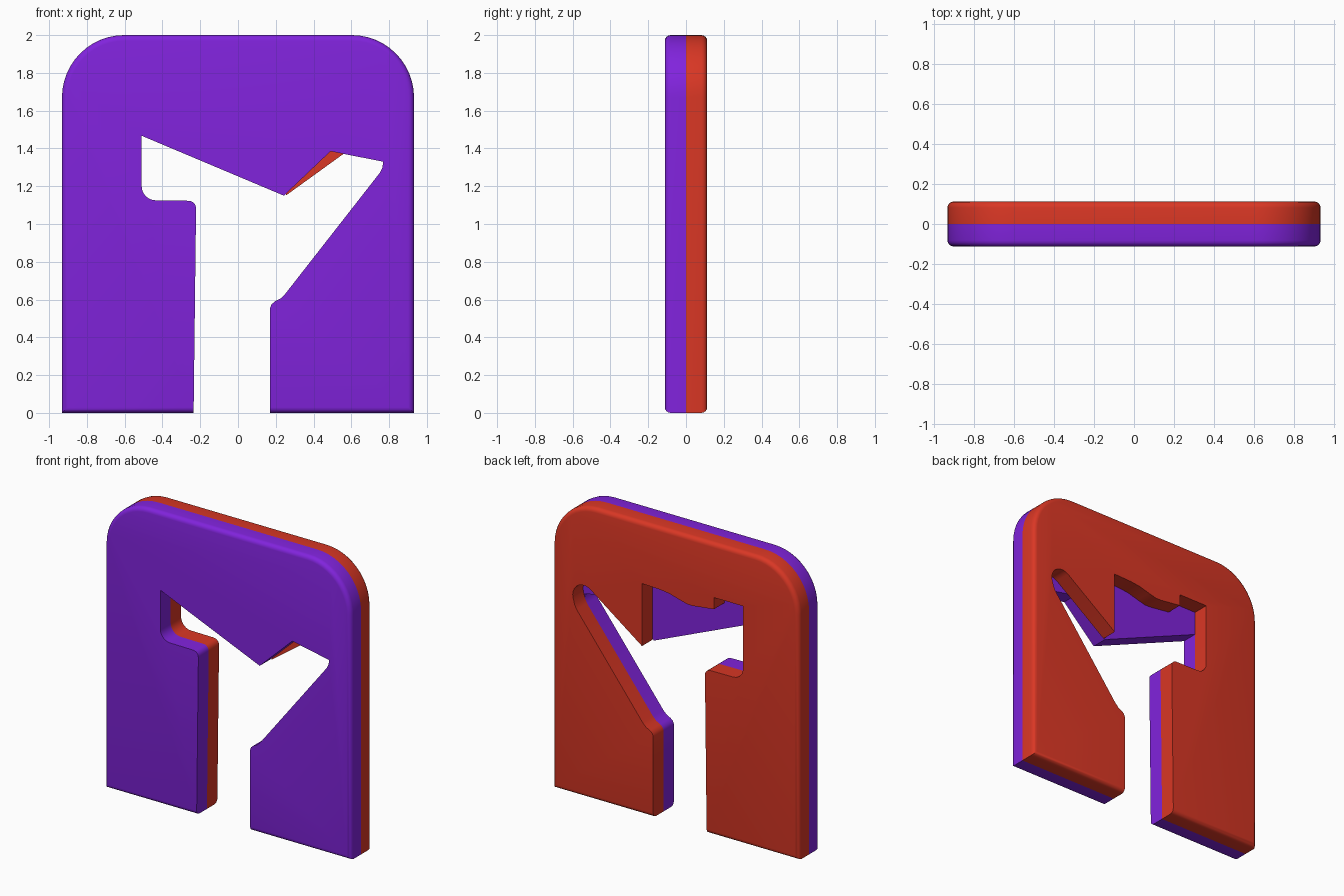
import bpy, bmesh, math

if "Cube" in bpy.data.objects:
    bpy.data.objects.remove(bpy.data.objects["Cube"])

W, H, R, D = 0.932, 2.0, 0.33, 0.112   # half width, height, corner radius, plate depth


def material(name, rgb):
    m = bpy.data.materials.new(name)
    m.diffuse_color = (*rgb, 1)
    m.use_nodes = True
    m.node_tree.nodes["Principled BSDF"].inputs["Base Color"].default_value = m.diffuse_color
    return m


purple = material("purple", (0.22, 0.017, 0.72))
red = material("red", (0.70, 0.038, 0.018))


def arc(cx, cz, r, a0, a1, n=12):
    return [(cx + r * math.cos(math.radians(a0 + (a1 - a0) * i / n)),
             cz + r * math.sin(math.radians(a0 + (a1 - a0) * i / n))) for i in range(n + 1)]


# Outer outline, from the right leg's inner foot round to the left leg's inner foot
outer = ([(0.17, 0), (W, 0)] + arc(W - R, H - R, R, 0, 90)
         + arc(-W + R, H - R, R, 90, 180) + [(-W, 0), (-0.235, 0)])

# Cutout edges shared by both plates
left_side = ([(-0.222, 1.08)] + arc(-0.262, 1.083, 0.04, 0, 90, 5)
             + arc(-0.435, 1.2, 0.075, 270, 180, 6))
right_side = [(0.765, 1.30), (0.75, 1.27), (0.25, 0.63), (0.225, 0.605),
              (0.195, 0.59), (0.178, 0.575), (0.17, 0.555)]

# Cutout tops that differ front to back
front_top = [(-0.51, 1.467), (0.243, 1.15), (0.49, 1.385), (0.768, 1.33)]
back_top = ([(-0.51, 1.63), (-0.29, 1.63), (-0.29, 1.55), (-0.13, 1.53), (-0.09, 1.53),
             (-0.03, 1.545), (0.05, 1.567), (0.12, 1.575), (0.255, 1.58), (0.255, 1.152)]
            + arc(0.695, 1.365, 0.085, 125, -15, 9))


def plate(name, top, sign, mat):
    profile = outer + left_side + top + right_side
    bm = bmesh.new()
    inner = [bm.verts.new((x, 0, z)) for x, z in profile]
    face = [bm.verts.new((x, sign * D, z)) for x, z in profile]
    bm.faces.new(inner)
    bm.faces.new(face)
    n = len(profile)
    for i in range(n):
        j = (i + 1) % n
        bm.faces.new((inner[i], inner[j], face[j], face[i]))
    bmesh.ops.recalc_face_normals(bm, faces=bm.faces)
    # Round only the outer rim of the visible face
    rim = [bm.edges.get((face[i], face[i + 1])) for i in range(len(outer) - 1)]
    bmesh.ops.bevel(bm, geom=rim, offset=0.03, offset_type='OFFSET', segments=4,
                    profile=0.5, affect='EDGES', clamp_overlap=True)
    bmesh.ops.recalc_face_normals(bm, faces=bm.faces)
    me = bpy.data.meshes.new(name)
    bm.to_mesh(me)
    bm.free()
    me.materials.append(mat)
    ob = bpy.data.objects.new(name, me)
    bpy.context.collection.objects.link(ob)
    bpy.ops.object.select_all(action='DESELECT')
    ob.select_set(True)
    bpy.context.view_layer.objects.active = ob
    bpy.ops.object.shade_smooth_by_angle(angle=math.radians(30))
    return ob


plate("front_plate", front_top, -1, purple)
plate("back_plate", back_top, 1, red)
